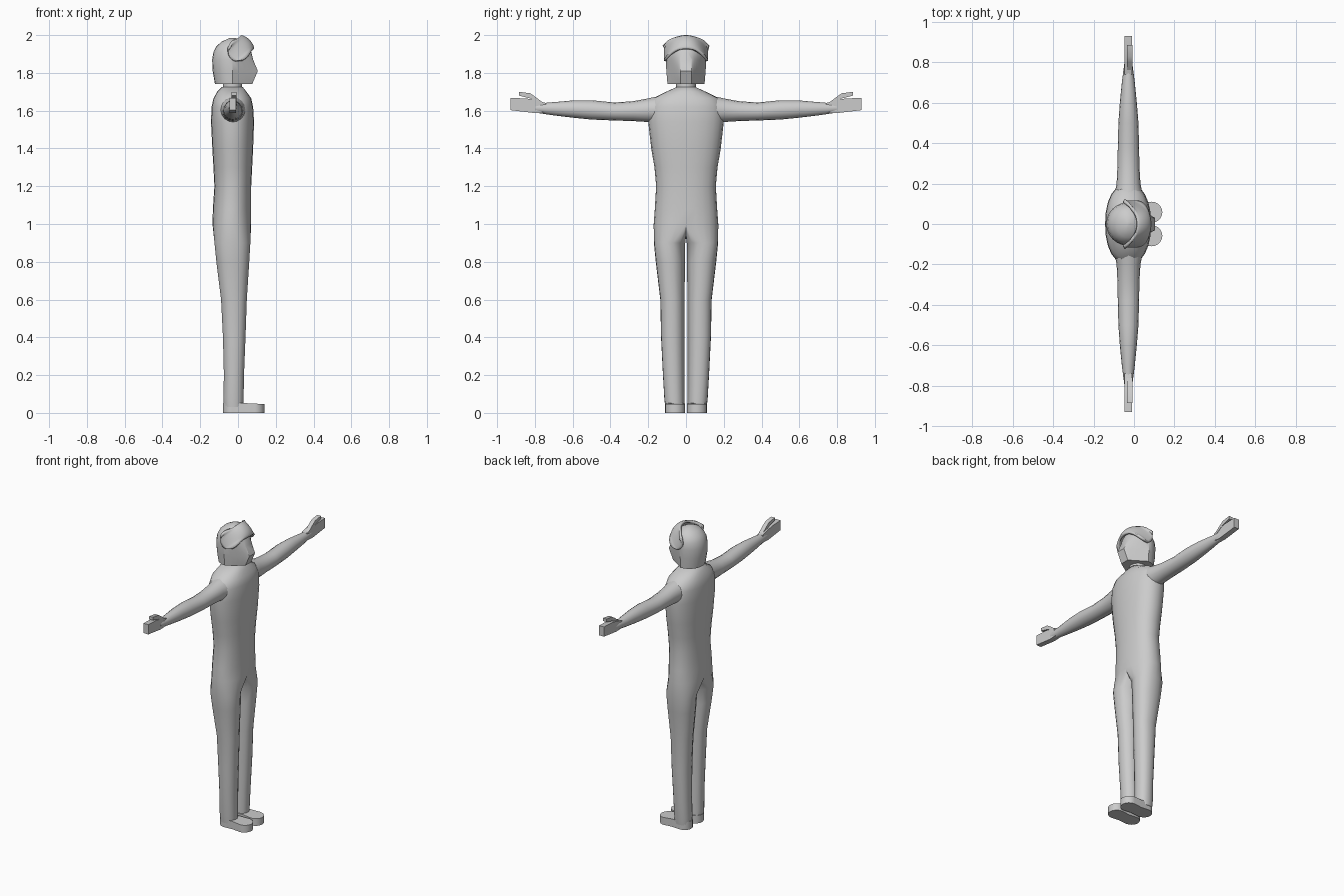
import bpy, bmesh, math
from mathutils import Vector

if "Cube" in bpy.data.objects:
    bpy.data.objects.remove(bpy.data.objects["Cube"])

grey = bpy.data.materials.new("grey")
grey.diffuse_color = (0.6, 0.6, 0.6, 1)
grey.use_nodes = True
grey.node_tree.nodes["Principled BSDF"].inputs["Base Color"].default_value = grey.diffuse_color


def finish(name, bm, angle=40):
    bmesh.ops.recalc_face_normals(bm, faces=bm.faces)
    mesh = bpy.data.meshes.new(name)
    bm.to_mesh(mesh)
    bm.free()
    mesh.materials.append(grey)
    ob = bpy.data.objects.new(name, mesh)
    bpy.context.collection.objects.link(ob)
    bpy.ops.object.select_all(action='DESELECT')
    ob.select_set(True)
    bpy.context.view_layer.objects.active = ob
    bpy.ops.object.shade_smooth_by_angle(angle=math.radians(angle))
    return ob


def bridge(bm, a, b):
    for i in range(len(a)):
        j = (i + 1) % len(a)
        bm.faces.new((a[i], a[j], b[j], b[i]))


def loft(name, rings, angle=40):
    bm = bmesh.new()
    loops = [[bm.verts.new(p) for p in r] for r in rings]
    for a, b in zip(loops, loops[1:]):
        bridge(bm, a, b)
    bm.faces.new(loops[0])
    bm.faces.new(loops[-1])
    return finish(name, bm, angle)


def power(v, e):
    return math.copysign(abs(v) ** e, v)


def oval(u0, u1, v0, v1, n=24, e=0.9):
    """Rounded cross-section, starting at the low u side and passing high v."""
    out = []
    for i in range(n):
        a = -math.pi / 2 + 2 * math.pi * i / n
        out.append(((u0 + u1) / 2 + (u1 - u0) / 2 * power(math.sin(a), e),
                    (v0 + v1) / 2 + (v1 - v0) / 2 * power(math.cos(a), e)))
    return out


# Torso and legs as one skin: z, back, front, half width
torso = [(1.725, -.085, .025, .05), (1.70, -.11, .045, .105), (1.665, -.13, .07, .175),
         (1.62, -.14, .08, .198), (1.54, -.143, .085, .20), (1.40, -.136, .08, .184),
         (1.30, -.13, .075, .167), (1.20, -.125, .07, .158), (1.08, -.133, .07, .165),
         (1.0, -.135, .07, .171)]
# z, back, front, inner side, outer side
leg = [(.90, -.125, .066, .004, .17), (.80, -.115, .06, .005, .16), (.60, -.09, .047, .008, .136),
       (.40, -.08, .04, .009, .132), (.20, -.075, .032, .009, .122), (.08, -.078, .03, .008, .115),
       (.03, -.075, .028, .008, .11)]
bm = bmesh.new()
loops = [[bm.verts.new((x, y, z)) for x, y in oval(b, f, -w, w)] for z, b, f, w in torso]
bm.faces.new(loops[0])
for a, b in zip(loops, loops[1:]):
    bridge(bm, a, b)
hip = loops[-1]
crotch = [bm.verts.new((x, 0, z)) for x, z in ((.045, .96), (-.03, .93), (-.105, .96))]
for side in (1, -1):
    outer = [hip[(side * i) % 24] for i in range(13)]
    prev = outer + crotch
    for z, b, f, y0, y1 in leg:
        angles = [-100 + 200 * i / 12 for i in range(13)] + [130, 180, 230]
        ring = []
        for d in angles:
            a = math.radians(d)
            ring.append(bm.verts.new(((b + f) / 2 + (f - b) / 2 * power(math.sin(a), .9),
                                      side * ((y0 + y1) / 2 + (y1 - y0) / 2 * power(math.cos(a), .9)), z)))
        bridge(bm, prev, ring)
        prev = ring
    bm.faces.new(prev)
finish("body", bm, 60)

# Neck
loft("neck", [[(x, y, z) for x, y in oval(-.08, .022, -.052, .052, e=1)] for z in (1.70, 1.78)])

# Arms: y, bottom, top, back, front
arm = [(.13, 1.53, 1.68, -.10, .045), (.20, 1.54, 1.665, -.086, .032), (.28, 1.545, 1.65, -.082, .027),
       (.38, 1.548, 1.643, -.08, .025), (.50, 1.553, 1.655, -.077, .022), (.60, 1.563, 1.654, -.07, .014),
       (.70, 1.575, 1.645, -.06, .004), (.80, 1.59, 1.637, -.047, -.009)]
# Hand slab: y, bottom, top
hand = [(.74, 1.59, 1.64), (.80, 1.587, 1.655), (.84, 1.592, 1.664), (.93, 1.603, 1.668)]
# Thumb slab: y, bottom, top
thumb = [(.76, 1.625, 1.645), (.80, 1.65, 1.675), (.825, 1.665, 1.692), (.885, 1.68, 1.70)]
# Foot outline
heel = [(-.03 + .05 * math.cos(a), .05 * math.sin(a)) for a in
        [math.radians(90 + 18 * i) for i in range(11)]]
toe = [(.088 + .052 * math.cos(a), .052 * math.sin(a)) for a in
       [math.radians(-90 + 15 * i) for i in range(13)]]
outline = heel + [(.03, -.045)] + toe + [(.03, .045)]

for side, label in ((1, "left"), (-1, "right")):
    loft(label + "_arm", [[(x, side * y, z) for z, x in oval(lo, hi, b, f, 16, 1)]
                          for y, lo, hi, b, f in arm], 60)
    for part, slab, x0, x1 in (("hand", hand, -.046, -.01), ("thumb", thumb, -.035, -.008)):
        loft(label + "_" + part, [[(x0, side * y, lo), (x1, side * y, lo), (x1, side * y, hi),
                                   (x0, side * y, hi)] for y, lo, hi in slab])
    loft(label + "_foot", [[(x, side * .058 + y, 0) for x, y in outline],
                           [(x, side * .058 + y, .052 - .05 * max(0, x - .03)) for x, y in outline]])

# Helmet: z, back, front, half width, nose half width, how wedge-like the front is
helmet = [(1.74, -.122, .075, .098, .03, 1), (1.81, -.134, .105, .104, .03, 1),
          (1.87, -.137, .08, .107, .035, .8), (1.91, -.13, .07, .103, .03, .3),
          (1.94, -.115, .055, .09, .03, 0), (1.965, -.087, .03, .068, .03, 0),
          (1.98, -.055, 0, .035, .01, 0), (1.986, -.035, -.02, .01, .005, 0)]
rings = []
for z, b, f, w, nose, wedge in helmet:
    c = -.03
    half = []
    for i in range(13):
        a = math.radians(-90 + 15 * i)
        s, y = math.sin(a), w * math.cos(a)
        if s > 0:
            y += wedge * (w + (nose - w) * s - y)
        half.append((c + s * (f - c if s > 0 else c - b), y))
    half[-1] = (half[-1][0], max(half[-1][1], .004))
    rings.append([(x, y, z) for x, y in half] + [(x, -y, z) for x, y in reversed(half[1:])])
loft("helmet", rings, 35)

# Raised visor: curved band with round ends, tilted up around side pivots
bm = bmesh.new()
pivot = Vector((-.012, 0, 1.902))
low, high = Vector((.098, 0, .025)), Vector((.027, 0, .098))
across, along = Vector((-.55, 0, .83)), Vector((-.83, 0, -.55))
grid = []
for i in range(25):
    u = math.radians(-90 + 7.5 * i)
    row = []
    for j in range(9):
        t = j / 8
        k = 2 * t - 1
        p = low.lerp(high, t) * (1 + .18 * (1 - k * k)) * math.cos(u)
        end = abs(math.sin(u)) ** 3
        p += across * .042 * k * end + along * .036 * math.sqrt(1 - k * k) * end
        p.y = math.sin(u) * (.117 - .018 * t * math.cos(u))
        row.append(bm.verts.new(pivot + p))
    grid.append(row)
for r, s in zip(grid, grid[1:]):
    for j in range(8):
        bm.faces.new((r[j], r[j + 1], s[j + 1], s[j]))
visor = finish("visor", bm, 40)
thick = visor.modifiers.new("thickness", 'SOLIDIFY')
thick.thickness = .014
thick.offset = -1 if visor.data.polygons[len(visor.data.polygons) // 2].normal.x > 0 else 1
